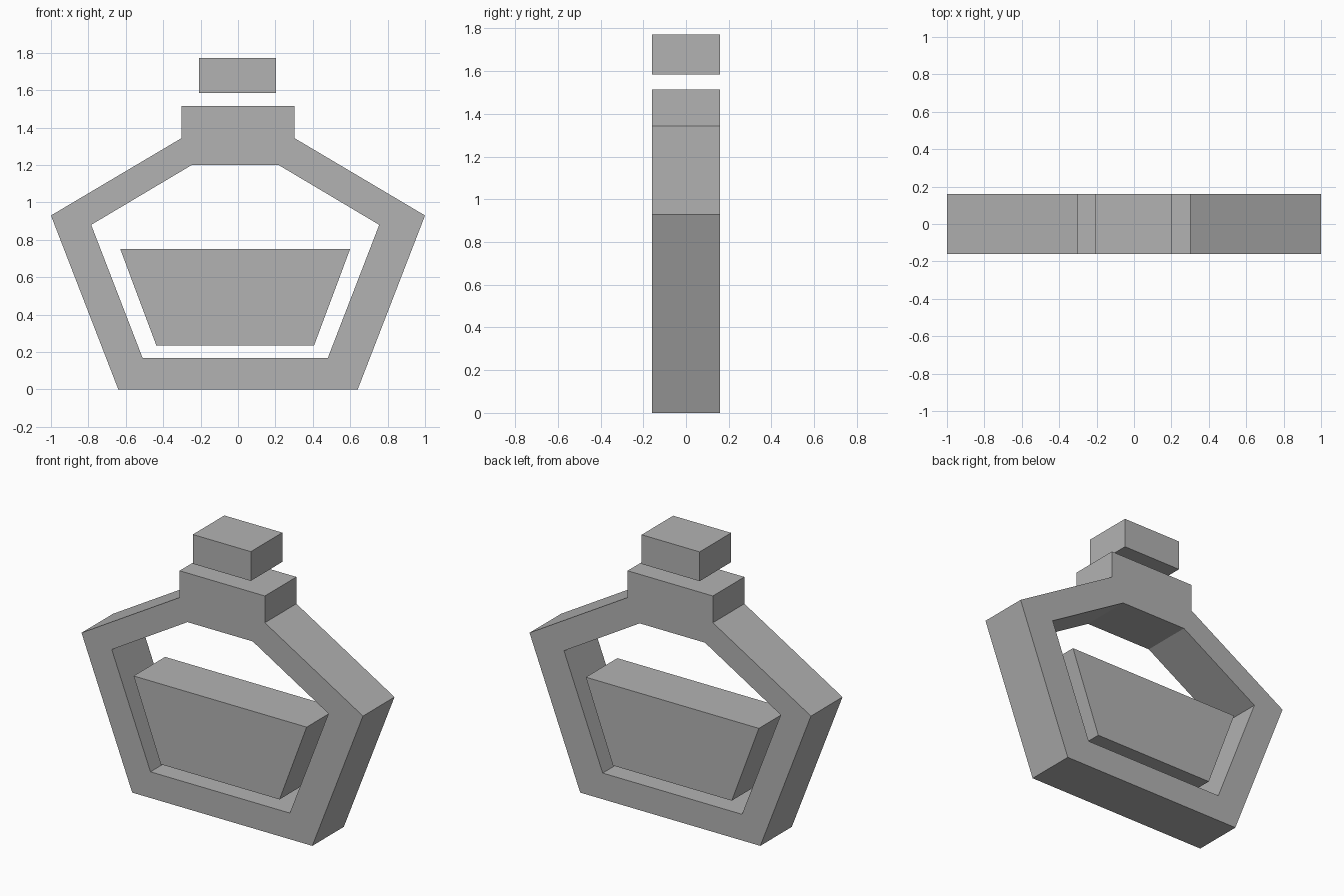
import bpy
import bmesh

cube = bpy.data.objects.get("Cube")
if cube:
    bpy.data.objects.remove(cube, do_unlink=True)

HALF_DEPTH = 0.16

grey = bpy.data.materials.new("plain grey")
grey.use_nodes = True
colour = (0.45, 0.45, 0.45, 1)
grey.diffuse_color = colour
grey.node_tree.nodes["Principled BSDF"].inputs["Base Color"].default_value = colour


def mirrored(half):
    """Close a right-hand half profile (bottom to top) with its mirror image."""
    return half + [(-x, z) for x, z in reversed(half)]


def shifted(outline, dx):
    return [(x + dx, z) for x, z in outline]


def slab(name, *outlines):
    """Extrude an outline, with optional hole outlines, through the depth."""
    bm = bmesh.new()
    for outline in outlines:
        verts = [bm.verts.new((x, -HALF_DEPTH, z)) for x, z in outline]
        for a, b in zip(verts, verts[1:] + verts[:1]):
            bm.edges.new((a, b))
    bmesh.ops.triangle_fill(bm, edges=bm.edges[:], use_beauty=True)
    front = bm.faces[:]
    if len(outlines) == 1:
        front = bmesh.ops.dissolve_faces(bm, faces=front)["region"]
    back = bmesh.ops.extrude_face_region(bm, geom=front, use_keep_orig=True)["geom"]
    moved = [g for g in back if isinstance(g, bmesh.types.BMVert)]
    bmesh.ops.translate(bm, verts=moved, vec=(0, 2 * HALF_DEPTH, 0))
    bmesh.ops.recalc_face_normals(bm, faces=bm.faces[:])
    mesh = bpy.data.meshes.new(name)
    bm.to_mesh(mesh)
    bm.free()
    mesh.materials.append(grey)
    obj = bpy.data.objects.new(name, mesh)
    bpy.context.collection.objects.link(obj)
    return obj


# Bottle frame with neck and an open middle, set slightly off centre
body = mirrored([(0.64, 0), (1, 0.93), (0.303, 1.343), (0.303, 1.515)])
opening = mirrored([(0.495, 0.168), (0.77, 0.88), (0.232, 1.2)])
slab("bottle_frame", body, shifted(opening, -0.015))

# Liquid block floating inside the opening
liquid = mirrored([(0.422, 0.236), (0.615, 0.752)])
slab("liquid", shifted(liquid, -0.015))

# Stopper floating above the neck
stopper = mirrored([(0.206, 1.585), (0.206, 1.773)])
slab("stopper", shifted(stopper, -0.003))
